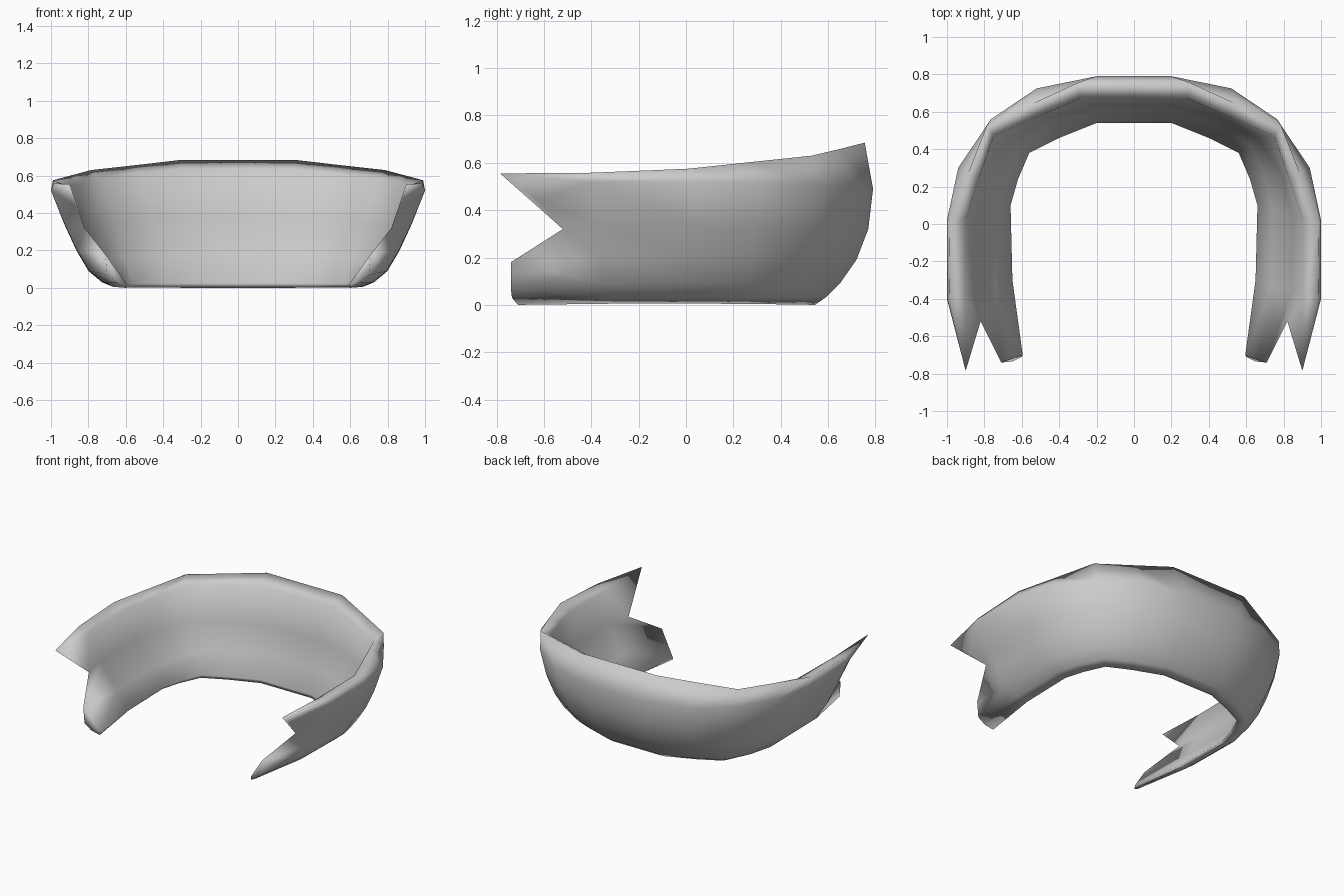
import bpy, bmesh, math

if "Cube" in bpy.data.objects:
    bpy.data.objects.remove(bpy.data.objects["Cube"])

# Stations round the U from back centre: outer xy, inner-bottom xy, rim xyz, lip xyz, back-to-side blend
STATIONS = [
    ((0.00, 0.79), (0.00, 0.54), (0.00, 0.755, 0.685), (0.00, 0.67, 0.63), 0.0),
    ((0.20, 0.79), (0.20, 0.54), (0.30, 0.755, 0.685), (0.29, 0.67, 0.63), 0.0),
    ((0.52, 0.725), (0.40, 0.46), (0.54, 0.645, 0.657), (0.52, 0.57, 0.607), 0.25),
    ((0.765, 0.56), (0.56, 0.38), (0.785, 0.53, 0.63), (0.75, 0.47, 0.585), 0.5),
    ((0.94, 0.30), (0.62, 0.24), (0.89, 0.265, 0.602), (0.83, 0.24, 0.565), 0.8),
    ((1.00, 0.02), (0.66, 0.10), (0.99, 0.01, 0.575), (0.90, 0.03, 0.545), 1.0),
    ((1.00, -0.40), (0.65, -0.30), (0.985, -0.40, 0.558), (0.90, -0.40, 0.54), 1.0),
]
# Cross-section as (across, z): outer wall going up, then inner wall going down
OUT_BACK = [(0.02, 0.0), (0.22, 0.035), (0.44, 0.09), (0.72, 0.19), (0.92, 0.32), (1.0, 0.49)]
OUT_SIDE = [(0.02, 0.005), (0.2, 0.03), (0.41, 0.09), (0.6, 0.2), (0.79, 0.34), (1.0, 0.52)]
IN_BACK = [(0.38, 0.38), (0.27, 0.18), (0.0, 0.025)]
IN_SIDE = [(0.56, 0.33), (0.24, 0.14), (0.0, 0.02)]
# Pinched wing end with its V notch
TIP, NOTCH, LOW = (0.90, -0.785, 0.555), (0.82, -0.52, 0.32), (0.71, -0.74, 0.18)
END = [(0.60, -0.71, 0.0), (0.65, -0.735, 0.03), (0.70, -0.74, 0.07), LOW, NOTCH,
       (0.87, -0.63, 0.44), TIP, TIP, NOTCH, LOW, (0.595, -0.70, 0.02)]


def wall(outer, inner, back, side, k):
    pts = []
    for (t0, z0), (t1, z1) in zip(back, side):
        t = t0 + (t1 - t0) * k
        pts.append((inner[0] + t * (outer[0] - inner[0]),
                    inner[1] + t * (outer[1] - inner[1]), z0 + (z1 - z0) * k))
    return pts


def section(outer, inner, rim, lip, k):
    return (wall(outer, inner, OUT_BACK, OUT_SIDE, k) + [rim, lip]
            + wall(outer, inner, IN_BACK, IN_SIDE, k))


# Skin the right half
bm = bmesh.new()
rings = [[bm.verts.new(p) for p in r] for r in [section(*s) for s in STATIONS] + [END]]
n = len(END)
for a, b in zip(rings, rings[1:]):
    for i in range(n):
        j = (i + 1) % n
        bm.faces.new((a[i], b[i], b[j], a[j]))

# Close the wing end: upper sliver and lower foot
e = rings[-1]
bm.faces.new((e[4], e[5], e[6]))
bm.faces.new((e[0], e[1], e[2], e[3], e[10]))
bmesh.ops.remove_doubles(bm, verts=bm.verts, dist=0.0005)
bmesh.ops.recalc_face_normals(bm, faces=bm.faces)

mesh = bpy.data.meshes.new("curved_shell_guard")
bm.to_mesh(mesh)
bm.free()
guard = bpy.data.objects.new("curved_shell_guard", mesh)
bpy.context.collection.objects.link(guard)

# Mirror to the left half
mirror = guard.modifiers.new("mirror", 'MIRROR')
mirror.use_clip = True
bpy.context.view_layer.objects.active = guard
guard.select_set(True)
bpy.ops.object.modifier_apply(modifier=mirror.name)
bpy.ops.object.shade_smooth_by_angle(angle=math.radians(140))
